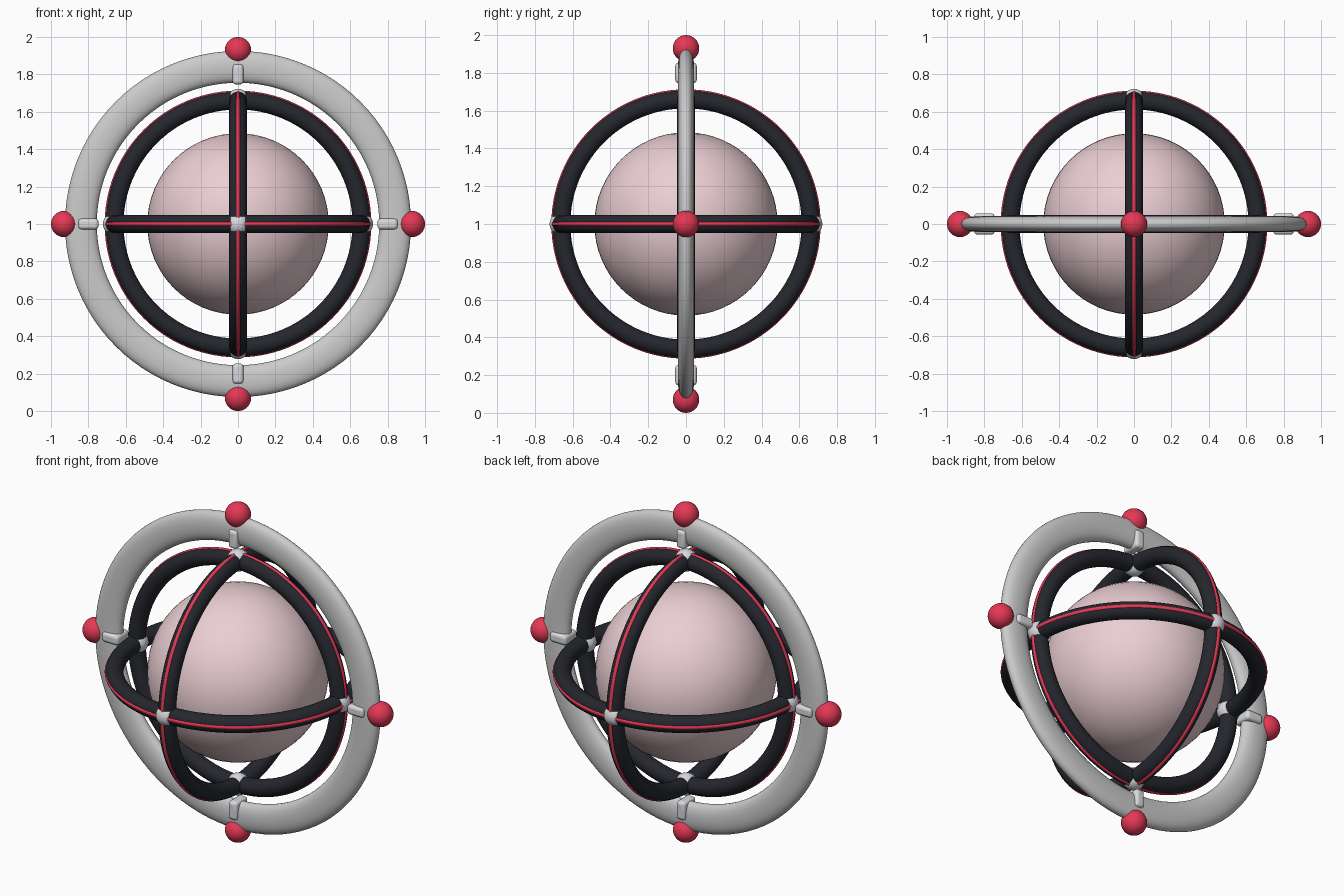
import bpy, bmesh
from math import pi, sin, cos, copysign
from mathutils import Matrix, Vector

if "Cube" in bpy.data.objects:
    bpy.data.objects.remove(bpy.data.objects["Cube"])

C = Vector((0, 0, 1))


def material(name, rgb):
    m = bpy.data.materials.new(name)
    m.diffuse_color = (*rgb, 1)
    m.use_nodes = True
    m.node_tree.nodes["Principled BSDF"].inputs["Base Color"].default_value = m.diffuse_color
    return m


pink = material("soft_pink", (0.83, 0.62, 0.65))
dark = material("charcoal", (0.018, 0.02, 0.027))
red = material("red", (0.78, 0.04, 0.09))
pale = material("pale_metal", (0.68, 0.70, 0.73))


def finish(ob, name, mat=None):
    ob.name = name
    if mat:
        ob.data.materials.append(mat)
    ob.data.polygons.foreach_set("use_smooth", [True] * len(ob.data.polygons))
    return ob


def ball(name, loc, r, mat, seg=32):
    bpy.ops.mesh.primitive_uv_sphere_add(segments=seg, ring_count=seg // 2, radius=r, location=loc)
    return finish(bpy.context.object, name, mat)


def torus(name, major, minor, rot, mat, sides=16):
    bpy.ops.mesh.primitive_torus_add(major_segments=96, minor_segments=sides, major_radius=major,
                                     minor_radius=minor, location=C, rotation=rot)
    return finish(bpy.context.object, name, mat)


# central globe
ball("globe", C, 0.485, pink, 64)

# three crossed cage hoops, each with a red stripe along its outer edge
for axis, rot in {"level": (0, 0, 0), "front": (pi / 2, 0, 0), "side": (0, pi / 2, 0)}.items():
    torus(f"cage_hoop_{axis}", 0.66, 0.048, rot, dark, 24)
    torus(f"hoop_stripe_{axis}", 0.701, 0.012, rot, red, 10)

# joints where the hoops cross
dirs = [Vector(d) for d in ((1, 0, 0), (-1, 0, 0), (0, 0, 1), (0, 0, -1), (0, 1, 0), (0, -1, 0))]
for i, d in enumerate(dirs):
    ball(f"hoop_joint_{i}", C + d * 0.66, 0.062, pale)

# flattened outer ring standing in the front plane
bm = bmesh.new()
n = 28
loop = []
for k in range(n):
    c, s = cos(2 * pi * k / n), sin(2 * pi * k / n)
    loop.append(bm.verts.new((0.84 + 0.085 * copysign(abs(c) ** 0.9, c), 0.042 * copysign(abs(s) ** 0.9, s), 0)))
edges = [bm.edges.new((loop[k], loop[(k + 1) % n])) for k in range(n)]
bmesh.ops.spin(bm, geom=loop + edges, cent=(0, 0, 0), axis=(0, 1, 0), angle=2 * pi, steps=96)
bmesh.ops.remove_doubles(bm, verts=bm.verts, dist=1e-4)
bmesh.ops.recalc_face_normals(bm, faces=bm.faces)
me = bpy.data.meshes.new("outer_ring")
bm.to_mesh(me)
bm.free()
ring = bpy.data.objects.new("outer_ring", me)
ring.location = C
bpy.context.collection.objects.link(ring)
finish(ring, "outer_ring")

# four clips and end balls around the outer ring
for i, d in enumerate(dirs[:4]):
    ball(f"end_ball_{i}", C + d * 0.93, 0.07, red)
    bpy.ops.mesh.primitive_cube_add(size=1, location=C + d * 0.80)
    clip = bpy.context.object
    size = (0.108, 0.114, 0.058) if d.x else (0.058, 0.114, 0.108)
    clip.data.transform(Matrix.Diagonal((*size, 1)))
    bev = clip.modifiers.new("rounding", 'BEVEL')
    bev.width, bev.segments = 0.018, 4
    clip.data.materials.append(pale)
    clip.name = f"ring_clip_{i}"
    bpy.ops.object.shade_smooth_by_angle()
